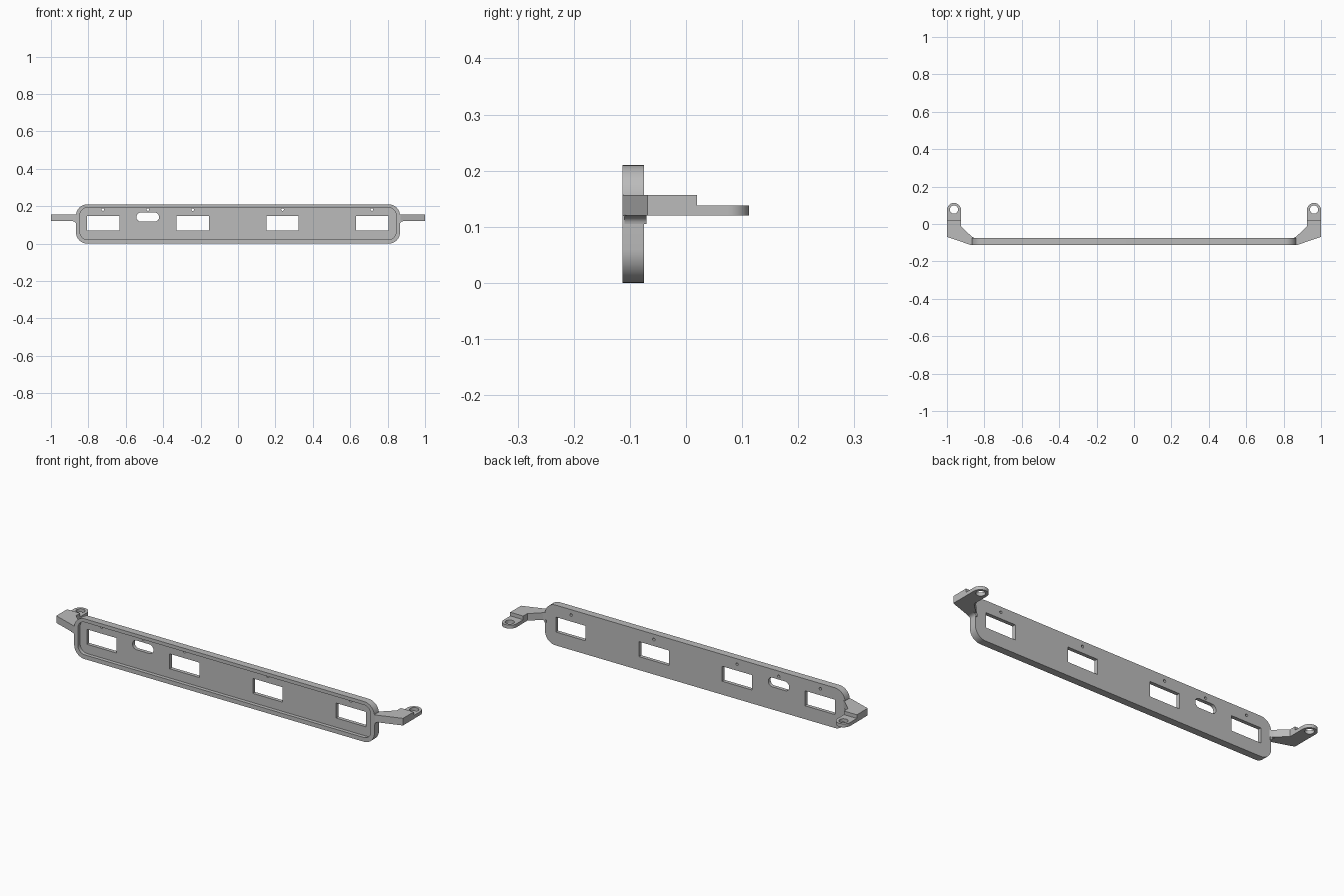
import bpy, bmesh
from math import sin, cos, pi, radians

cube = bpy.data.objects.get("Cube")
if cube:
    bpy.data.objects.remove(cube, do_unlink=True)

grey = bpy.data.materials.new("plain grey")
grey.use_nodes = True
grey.diffuse_color = (0.5, 0.5, 0.5, 1)
grey.node_tree.nodes["Principled BSDF"].inputs["Base Color"].default_value = (0.5, 0.5, 0.5, 1)


def prism(name, outline, axis, lo, hi):
    """Extrude a 2D outline along y (outline is x, z) or z (outline is x, y)."""
    bm = bmesh.new()
    place = (lambda a, b, t: (a, t, b)) if axis == "y" else (lambda a, b, t: (a, b, t))
    face = bm.faces.new([bm.verts.new(place(a, b, lo)) for a, b in outline])
    top = bmesh.ops.extrude_face_region(bm, geom=[face])["geom"]
    shift = place(0, 0, hi - lo)
    bmesh.ops.translate(bm, vec=shift, verts=[v for v in top if isinstance(v, bmesh.types.BMVert)])
    bmesh.ops.recalc_face_normals(bm, faces=bm.faces)
    mesh = bpy.data.meshes.new(name)
    bm.to_mesh(mesh)
    bm.free()
    mesh.materials.append(grey)
    obj = bpy.data.objects.new(name, mesh)
    bpy.context.collection.objects.link(obj)
    return obj


def rounded(x0, x1, z0, z1, r, steps=10):
    """Rounded rectangle outline."""
    corners = [(x1 - r, z1 - r), (x0 + r, z1 - r), (x0 + r, z0 + r), (x1 - r, z0 + r)]
    pts = []
    for i, (cx, cz) in enumerate(corners):
        for k in range(steps + 1):
            a = (i + k / steps) * pi / 2
            pts.append((cx + r * cos(a), cz + r * sin(a)))
    return pts


def circle(cx, cy, r, n=24):
    return [(cx + r * cos(2 * pi * k / n), cy + r * sin(2 * pi * k / n)) for k in range(n)]


def cut(obj, cutter):
    """Subtract the cutter and discard it."""
    mod = obj.modifiers.new("cut", "BOOLEAN")
    mod.operation, mod.solver, mod.object = "DIFFERENCE", "EXACT", cutter
    cutter.hide_render = True
    bpy.context.view_layer.objects.active = obj
    bpy.ops.object.modifier_apply(modifier=mod.name)
    bpy.data.objects.remove(cutter, do_unlink=True)


def smooth(obj):
    bpy.ops.object.select_all(action="DESELECT")
    obj.select_set(True)
    bpy.context.view_layer.objects.active = obj
    bpy.ops.object.shade_smooth_by_angle(angle=radians(30))


FRONT, BACK = -0.113, -0.075

# Long panel with a shallow recess in its front
panel = prism("panel", rounded(-0.866, 0.866, 0, 0.21, 0.06), "y", FRONT, BACK)
cut(panel, prism("recess_cutter", rounded(-0.845, 0.845, 0.022, 0.192, 0.04), "y", FRONT - 0.02, -0.094))

# Rectangular windows
for x in (-0.72, -0.242, 0.238, 0.718):
    window = [(x - 0.086, 0.07), (x + 0.086, 0.07), (x + 0.086, 0.148), (x - 0.086, 0.148)]
    cut(panel, prism("window_cutter", window, "y", -0.2, 0))

# Rounded slot and the row of pin holes
cut(panel, prism("slot_cutter", rounded(-0.543, -0.422, 0.118, 0.166, 0.0235), "y", -0.2, 0))
for x in (-0.722, -0.482, -0.242, 0.238, 0.716):
    cut(panel, prism("pin_hole_cutter", circle(x, 0.182, 0.007, 16), "y", -0.2, 0))
smooth(panel)

# Bent side arms, each with a thin drilled mounting tab
for side, s in (("left", 1), ("right", -1)):
    arm_outline = [(0.855, FRONT), (0.87, FRONT), (1, -0.069), (1, 0.02),
                   (0.925, 0.02), (0.925, -0.013), (0.87, -0.065), (0.855, -0.075)]
    prism(side + "_arm", [(s * x, y) for x, y in arm_outline], "z", 0.12, 0.157)

    tab_end = [(0.9625 + 0.0375 * cos(k * pi / 20), 0.075 + 0.0375 * sin(k * pi / 20)) for k in range(21)]
    tab_outline = [(0.925, 0.02), (1, 0.02)] + tab_end
    tab = prism(side + "_tab", [(s * x, y) for x, y in tab_outline], "z", 0.12, 0.138)
    cut(tab, prism("bolt_hole_cutter", circle(s * 0.9625, 0.077, 0.022), "z", 0, 0.3))
    smooth(tab)

    # Concave fillet under the arm where it meets the panel
    curve = [(0.886 - 0.02 * sin(k * pi / 12), 0.105 + 0.015 * cos(k * pi / 12)) for k in range(7)]
    curve = [(0.866 + 0.02 * (1 - sin(k * pi / 12)), 0.12 - 0.015 * (1 - cos(k * pi / 12))) for k in range(7)]
    fillet_outline = [(0.858, 0.105), (0.858, 0.121), (0.886, 0.121)] + curve
    smooth(prism(side + "_fillet", [(s * x, z) for x, z in fillet_outline], "y", -0.11, -0.07))
